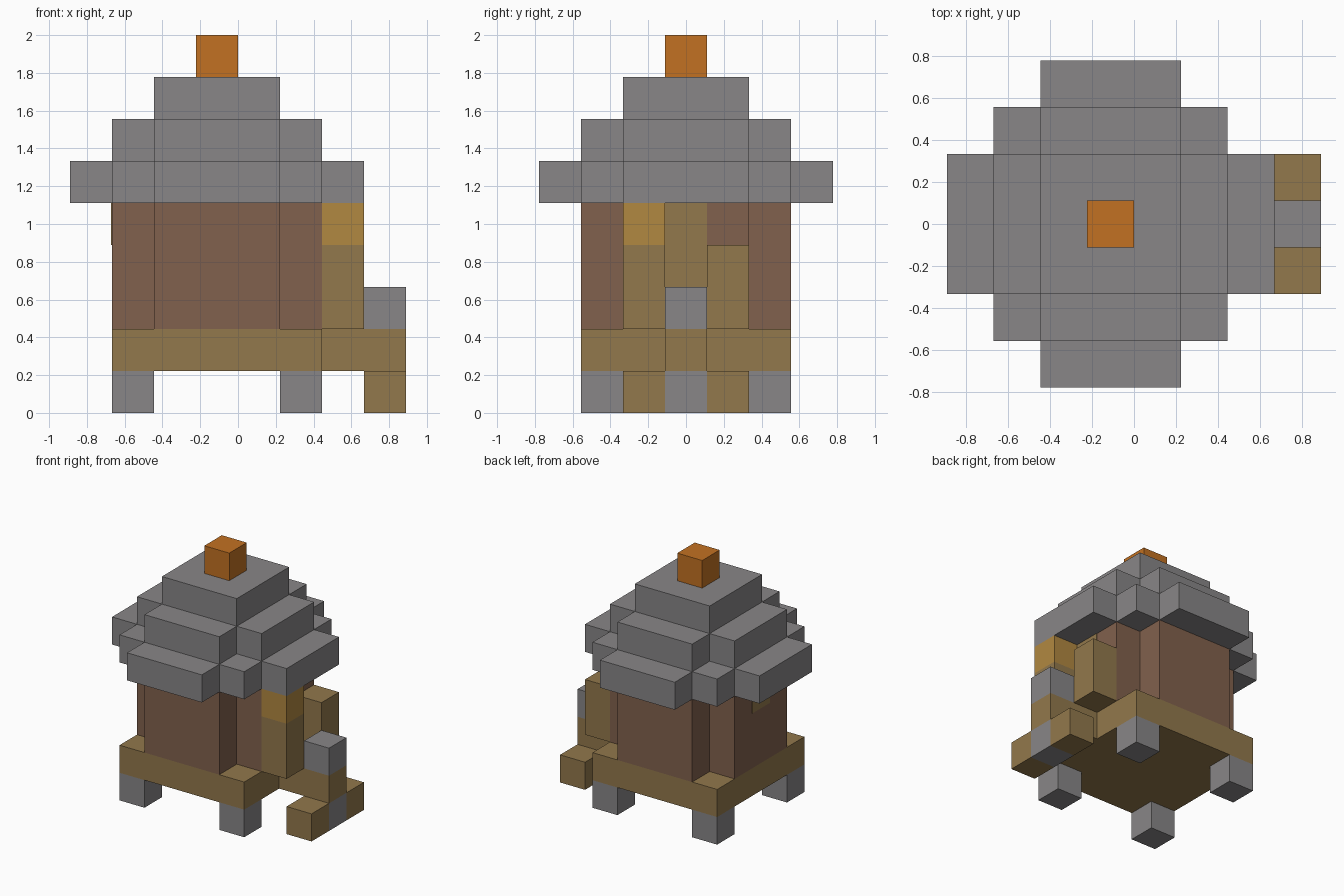
import bpy
import bmesh
from mathutils import Vector

U = 2 / 9                      # one block
HOUSE_X = -U / 2               # the house sits half a block off centre

cube = bpy.data.objects.get("Cube")
if cube:
    bpy.data.objects.remove(cube, do_unlink=True)


def material(name, hex_code):
    srgb = [int(hex_code[i:i + 2], 16) / 255 for i in (0, 2, 4)]
    colour = [c / 12.92 if c <= 0.04045 else ((c + 0.055) / 1.055) ** 2.4 for c in srgb] + [1]
    mat = bpy.data.materials.new(name)
    mat.use_nodes = True
    mat.diffuse_color = colour
    mat.node_tree.nodes["Principled BSDF"].inputs["Base Color"].default_value = colour
    return mat


STONE = material("grey stone", "888687")
WALL = material("brown plank", "81614D")
WOOD = material("tan wood", "92784C")
GOLD = material("golden wood", "B18841")
ORANGE = material("orange", "C27122")


def prism(name, outline, bottom, top, mat):
    """Extrude an outline, in blocks from the house centre, between two heights."""
    bm = bmesh.new()
    verts = [bm.verts.new((HOUSE_X + x * U, y * U, bottom * U)) for x, y in outline]
    base = bm.faces.new(verts)
    ext = bmesh.ops.extrude_face_region(bm, geom=[base])["geom"]
    moved = [v for v in ext if isinstance(v, bmesh.types.BMVert)]
    bmesh.ops.translate(bm, verts=moved, vec=Vector((0, 0, (top - bottom) * U)))
    bmesh.ops.recalc_face_normals(bm, faces=bm.faces)
    mesh = bpy.data.meshes.new(name)
    bm.to_mesh(mesh)
    bm.free()
    mesh.materials.append(mat)
    obj = bpy.data.objects.new(name, mesh)
    bpy.context.collection.objects.link(obj)
    return obj


def tier(name, corner, bottom, top, mat):
    """Repeat one corner of an outline around the house's four sides."""
    outline = []
    points = list(corner)
    for _ in range(4):
        outline += points
        points = [(-y, x) for x, y in points]
    return prism(name, outline, bottom, top, mat)


def box(name, x0, x1, y0, y1, bottom, top, mat):
    return prism(name, [(x0, y0), (x1, y0), (x1, y1), (x0, y1)], bottom, top, mat)


CROSS = [(2.5, 1.5), (1.5, 1.5), (1.5, 2.5)]
EAVES = [(3.5, 1.5), (2.5, 1.5), (2.5, 2.5), (1.5, 2.5), (1.5, 3.5)]

# Corner legs
for side, x in (("right", -2), ("left", 2)):
    for end, y in (("front", -2), ("back", 2)):
        box(f"{end}_{side}_leg", x - .5, x + .5, y - .5, y + .5, 0, 1, STONE)

# House, from floor to roof
tier("floor", [(2.5, 2.5)], 1, 2, WOOD)
tier("walls", CROSS, 2, 5, WALL)
tier("roof_eaves", EAVES, 5, 6, STONE)
tier("roof_middle", CROSS, 6, 7, STONE)
tier("roof_cap", [(1.5, 1.5)], 7, 8, STONE)
tier("roof_finial", [(.5, .5)], 8, 9, ORANGE)

# Door and rear window as thin plates on the walls
box("door", 2.5, 2.52, -.5, .5, 2, 5, WOOD)
box("window", -2.52, -2.5, -.5, .5, 4, 5, WOOD)

# Posts beside the door
box("tall_post", 2.5, 3.5, -1.5, -.5, 2, 4, WOOD)
box("post_top", 2.5, 3.5, -1.5, -.5, 4, 5, GOLD)
box("short_post", 2.5, 3.5, .5, 1.5, 2, 4, WOOD)

# Landing with its stone pillar and side steps
box("landing", 2.5, 4.5, -.5, .5, 1, 2, WOOD)
box("landing_base", 3.5, 4.5, -.5, .5, 0, 1, STONE)
box("landing_block", 3.5, 4.5, -.5, .5, 2, 3, STONE)
for end, y in (("front", -1), ("back", 1)):
    box(f"{end}_step", 3.5, 4.5, y - .5, y + .5, 0, 1, WOOD)
